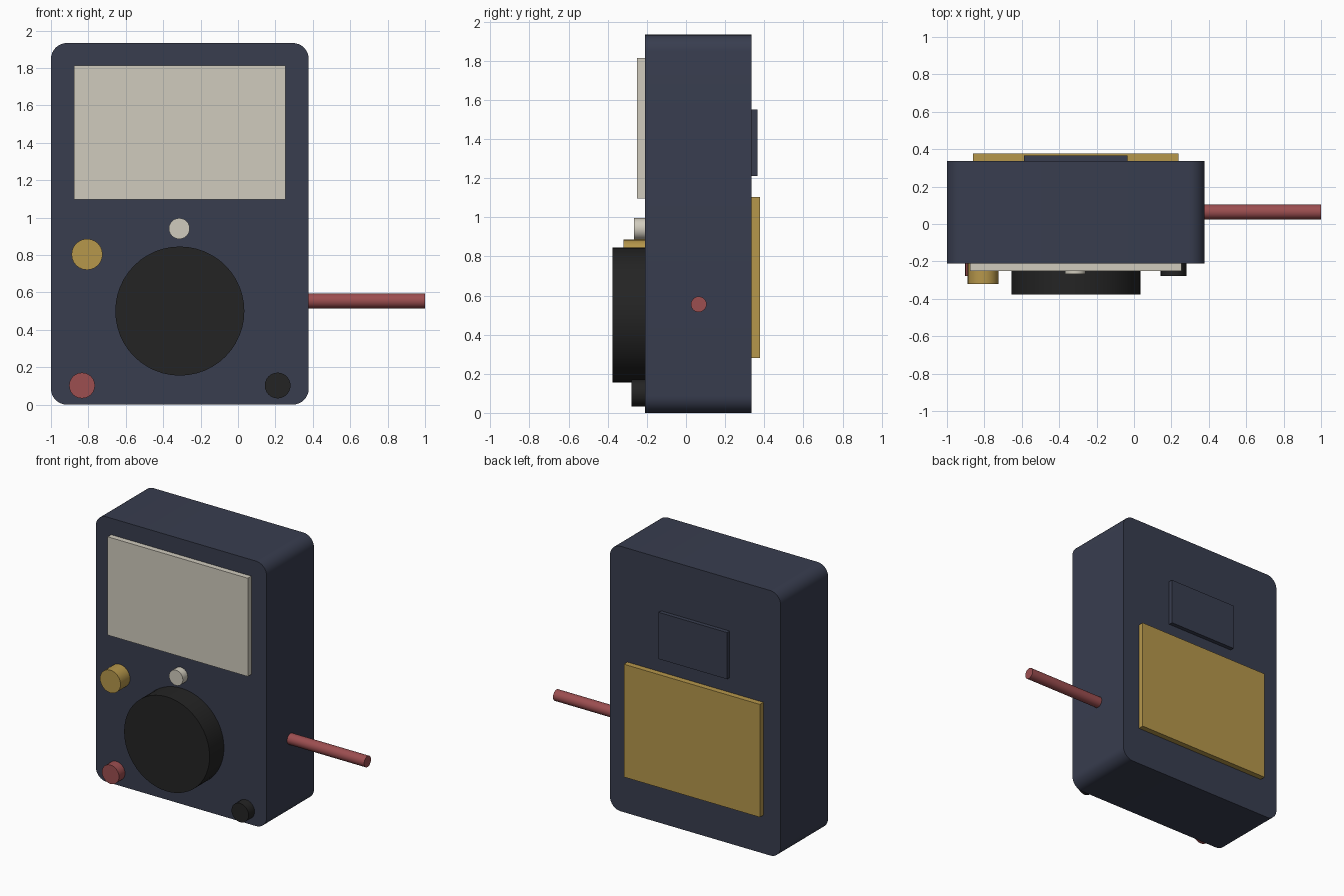
import bpy, bmesh, math

if "Cube" in bpy.data.objects:
    bpy.data.objects.remove(bpy.data.objects["Cube"])

def lin(c):
    c /= 255
    return c / 12.92 if c <= 0.04045 else ((c + 0.055) / 1.055) ** 2.4

def material(name, r, g, b):
    m = bpy.data.materials.new(name)
    m.diffuse_color = (lin(r), lin(g), lin(b), 1)
    m.use_nodes = True
    m.node_tree.nodes["Principled BSDF"].inputs["Base Color"].default_value = m.diffuse_color
    return m

NAVY = material("navy", 56, 61, 79)
CREAM = material("cream", 208, 203, 189)
GOLD = material("gold", 182, 151, 75)
RED = material("red", 156, 78, 80)
BLACK = material("black", 36, 36, 36)

def finish(bm, name, mat, smooth=True):
    bmesh.ops.recalc_face_normals(bm, faces=bm.faces[:])
    me = bpy.data.meshes.new(name)
    bm.to_mesh(me)
    bm.free()
    ob = bpy.data.objects.new(name, me)
    bpy.context.collection.objects.link(ob)
    me.materials.append(mat)
    if smooth:
        bpy.ops.object.select_all(action='DESELECT')
        ob.select_set(True)
        bpy.context.view_layer.objects.active = ob
        bpy.ops.object.shade_smooth_by_angle(angle=math.radians(35))
    return ob

def box(name, x, y, z, mat, radius=0):
    """Box from (min, max) ranges; radius rounds the four edges along y."""
    bm = bmesh.new()
    bmesh.ops.create_cube(bm, size=1)
    for v in bm.verts:
        v.co = [sum(r) / 2 + c * (r[1] - r[0]) for r, c in zip((x, y, z), v.co)]
    if radius:
        edges = [e for e in bm.edges
                 if abs(e.verts[0].co.y - e.verts[1].co.y) > 0.1]
        bmesh.ops.bevel(bm, geom=edges, offset=radius, segments=8,
                        profile=0.5, affect='EDGES')
    return finish(bm, name, mat, radius > 0)

def cylinder(name, axis, span, centre, r, mat, sides=24):
    """Cylinder along x or y; centre gives the other two coordinates."""
    bm = bmesh.new()
    bmesh.ops.create_cone(bm, cap_ends=True, segments=sides, radius1=r,
                          radius2=r, depth=span[1] - span[0])
    mid = sum(span) / 2
    for v in bm.verts:
        a, b, t = v.co
        v.co = (mid + t, centre[0] + a, centre[1] + b) if axis == 'x' \
            else (centre[0] + a, mid + t, centre[1] + b)
    return finish(bm, name, mat)

FRONT, BACK = -0.21, 0.336

# Case with rounded corners
box("case", (-1, 0.378), (FRONT, BACK), (0, 1.933), NAVY, 0.085)

# Display panel on the front
box("display", (-0.877, 0.254), (-0.25, FRONT + 0.02), (1.096, 1.813), CREAM)

# Plates on the back
box("battery_cover", (-0.86, 0.238), (BACK - 0.02, 0.377), (0.28, 1.103), GOLD)
box("back_label_plate", (-0.588, -0.035), (BACK - 0.02, 0.366), (1.21, 1.55), NAVY)

# Dial, buttons and sockets: front y, centre (x, z), radius, colour, sides
for name, y, c, r, mat, n in (
        ("selector_dial", -0.376, (-0.311, 0.5), 0.345, BLACK, 48),
        ("dial_marker_button", -0.267, (-0.314, 0.941), 0.056, CREAM, 24),
        ("side_knob", -0.32, (-0.807, 0.803), 0.083, GOLD, 24),
        ("red_socket", -0.279, (-0.834, 0.102), 0.069, RED, 24),
        ("black_socket", -0.279, (0.212, 0.102), 0.069, BLACK, 24)):
    cylinder(name, 'y', (y, FRONT + 0.02), c, r, mat, n)

# Probe rod sticking out of the right side
cylinder("probe_rod", 'x', (0.33, 1.0), (0.065, 0.555), 0.04, RED)
